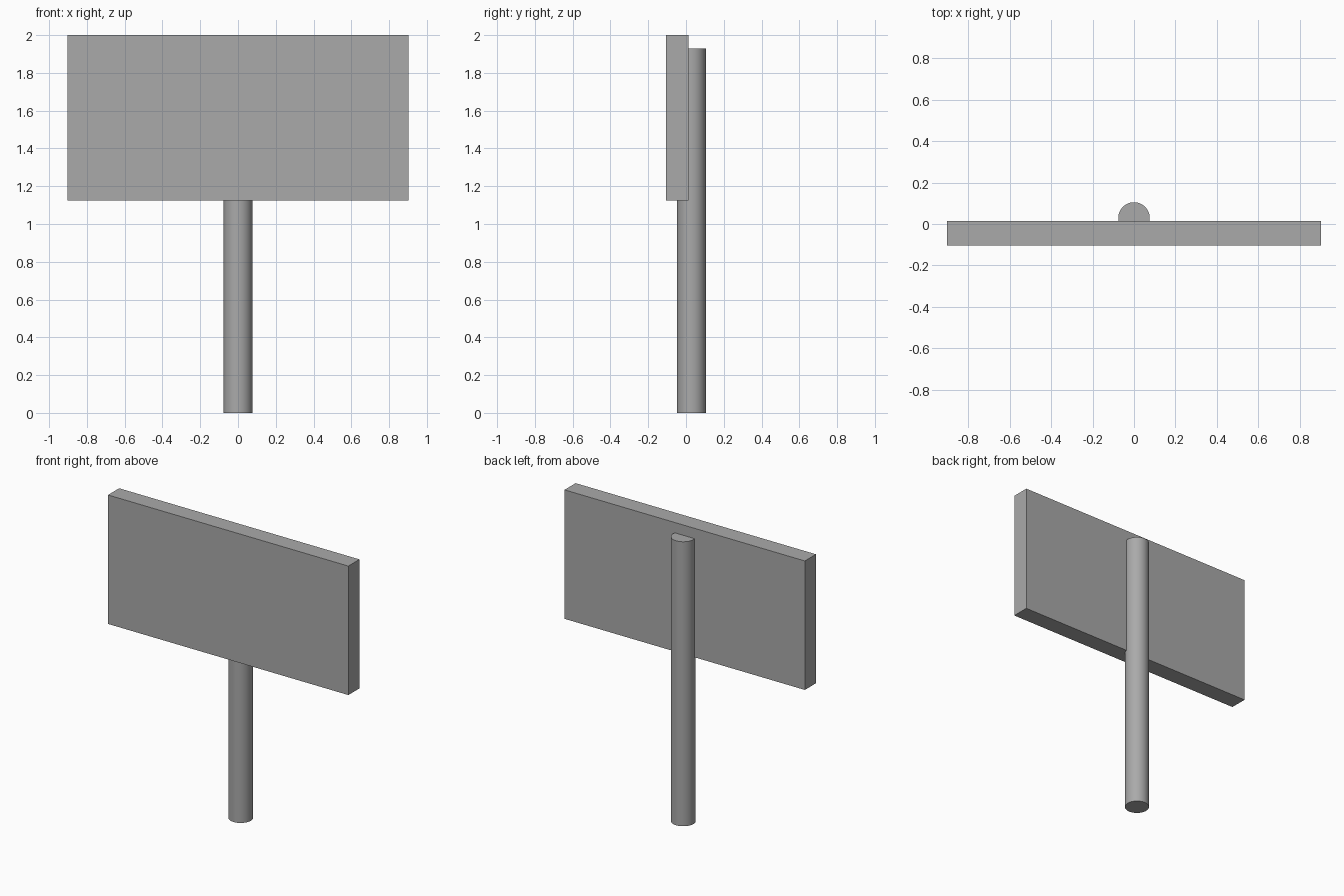
import bpy

if "Cube" in bpy.data.objects:
    bpy.data.objects.remove(bpy.data.objects["Cube"], do_unlink=True)

# Single grey material
grey = bpy.data.materials.new("plain_grey")
grey.use_nodes = True
colour = (0.4, 0.4, 0.4, 1)
grey.diffuse_color = colour
grey.node_tree.nodes["Principled BSDF"].inputs["Base Color"].default_value = colour


def finish(name):
    obj = bpy.context.object
    obj.name = name
    obj.data.materials.append(grey)
    return obj


# Rectangular sign board
board_bottom, board_top = 1.125, 2.0
board_back, board_front = 0.014, -0.105
bpy.ops.mesh.primitive_cube_add(
    size=1, location=(0, (board_back + board_front) / 2, (board_bottom + board_top) / 2))
board = finish("sign_board")
board.scale = (1.804, board_back - board_front, board_top - board_bottom)
bpy.ops.object.transform_apply(location=False, rotation=False, scale=True)

# Round post, partly sunk into the back of the board
post_height = 1.93
bpy.ops.mesh.primitive_cylinder_add(
    vertices=64, radius=0.076, depth=post_height, location=(0, 0.029, post_height / 2))
finish("post")
bpy.ops.object.shade_smooth_by_angle()
